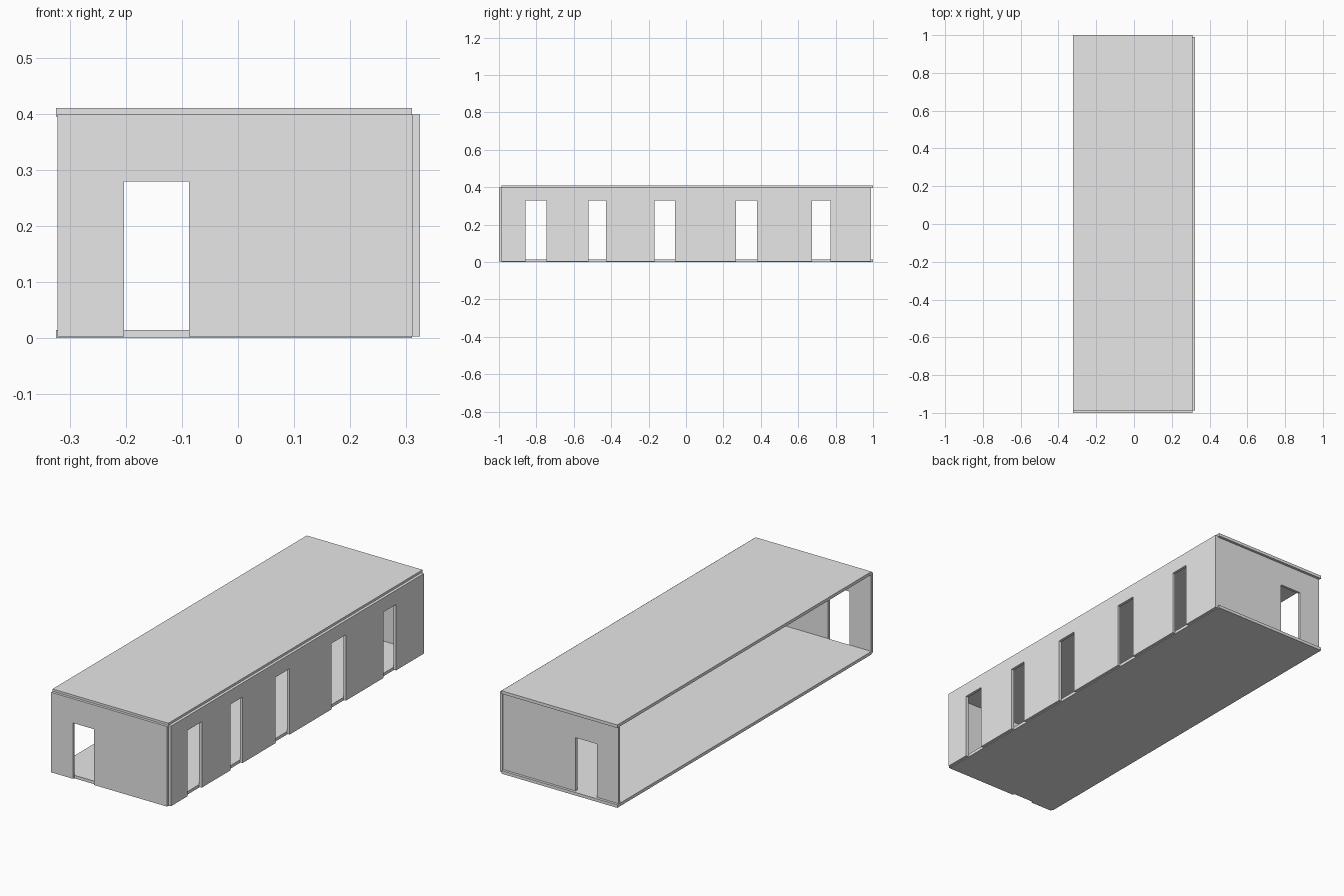
import bpy
import bmesh
from mathutils import Vector

cube = bpy.data.objects.get("Cube")
if cube:
    bpy.data.objects.remove(cube, do_unlink=True)

# One plain grey for the whole shell
GREY = (0.8, 0.8, 0.8, 1.0)
mat = bpy.data.materials.new("plain_grey")
mat.use_nodes = True
mat.diffuse_color = GREY
mat.node_tree.nodes["Principled BSDF"].inputs["Base Color"].default_value = GREY


def prism(name, points, depth):
    """Extrude a flat outline along the depth vector."""
    bm = bmesh.new()
    face = bm.faces.new([bm.verts.new(p) for p in points])
    extruded = bmesh.ops.extrude_face_region(bm, geom=[face], use_keep_orig=True)
    moved = [v for v in extruded["geom"] if isinstance(v, bmesh.types.BMVert)]
    bmesh.ops.translate(bm, verts=moved, vec=Vector(depth))
    bmesh.ops.recalc_face_normals(bm, faces=bm.faces)
    mesh = bpy.data.meshes.new(name)
    bm.to_mesh(mesh)
    bm.free()
    mesh.materials.append(mat)
    obj = bpy.data.objects.new(name, mesh)
    bpy.context.collection.objects.link(obj)
    return obj


def wall_outline(start, end, bottom, top, openings, head):
    """Wall elevation whose openings run down to the bottom edge."""
    pts = [(start, bottom)]
    for a, b in openings:
        pts += [(a, bottom), (a, head), (b, head), (b, bottom)]
    return pts + [(end, bottom), (end, top), (start, top)]


WALL = 0.013
SLAB = 0.015
LEFT, RIGHT = -0.324, 0.31
FRONT, BACK = -0.987, 1.0
HEIGHT = 0.41
WALL_BASE, WALL_TOP = 0.003, 0.399
DOOR = [(-0.203, -0.087)]
DOOR_HEAD = 0.279

# Floor and roof slabs
for name, z in (("floor_slab", 0), ("roof_slab", HEIGHT - SLAB)):
    corners = [(LEFT, FRONT, z), (RIGHT, FRONT, z), (RIGHT, BACK, z), (LEFT, BACK, z)]
    prism(name, corners, (0, 0, SLAB))

# Front wall hung outside the slabs, with a doorway
outline = wall_outline(LEFT + 0.002, RIGHT + 0.001, WALL_BASE, WALL_TOP, DOOR, DOOR_HEAD)
prism("front_wall", [(x, FRONT - WALL, z) for x, z in outline], (0, WALL, 0))

# Back wall set in between the slabs, with a matching doorway
outline = wall_outline(LEFT + 0.002, RIGHT, SLAB, HEIGHT - SLAB, DOOR, DOOR_HEAD)
prism("back_wall", [(x, 0.974, z) for x, z in outline], (0, WALL, 0))

# Long side wall with five tall openings; the opposite side stays open
openings = [(-0.858, -0.746), (-0.521, -0.428), (-0.168, -0.059),
            (0.267, 0.38), (0.674, 0.773)]
outline = wall_outline(FRONT, 0.99, WALL_BASE, WALL_TOP, openings, 0.329)
prism("long_side_wall", [(RIGHT, y, z) for y, z in outline], (WALL + 0.001, 0, 0))
